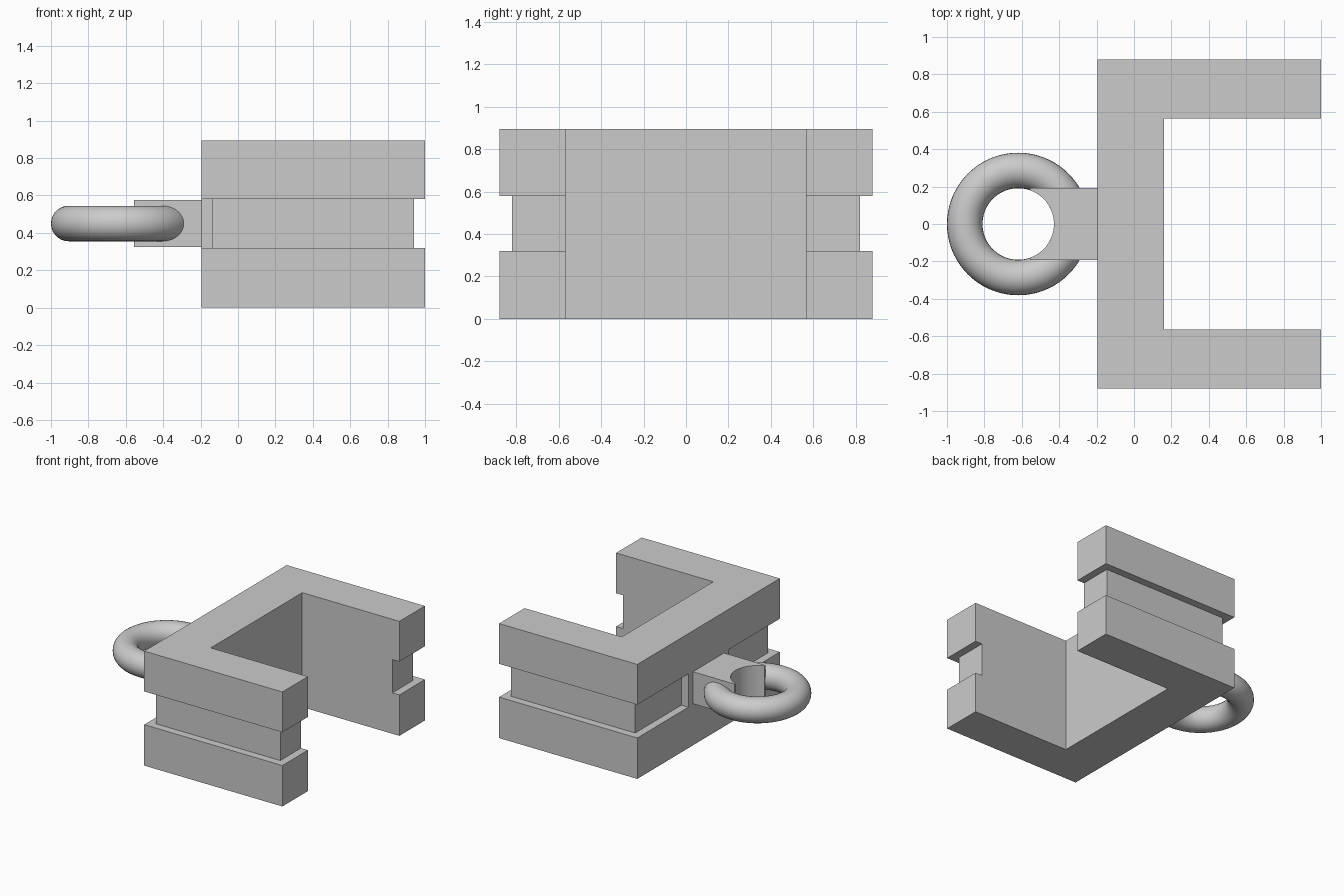
import bpy
import bmesh
from mathutils import Vector

cube = bpy.data.objects.get("Cube")
if cube:
    bpy.data.objects.remove(cube, do_unlink=True)

# One flat grey for the whole fitting
grey = bpy.data.materials.new("plain_grey")
grey.use_nodes = True
colour = (0.6, 0.6, 0.6, 1)
grey.diffuse_color = colour
grey.node_tree.nodes["Principled BSDF"].inputs["Base Color"].default_value = colour


def prism(name, outline, z0, z1):
    """Extrude a flat outline upwards into a solid."""
    bm = bmesh.new()
    base = bm.faces.new([bm.verts.new((x, y, z0)) for x, y in outline])
    top = bmesh.ops.extrude_face_region(bm, geom=[base])["geom"]
    moved = [v for v in top if isinstance(v, bmesh.types.BMVert)]
    bmesh.ops.translate(bm, verts=moved, vec=Vector((0, 0, z1 - z0)))
    bmesh.ops.recalc_face_normals(bm, faces=bm.faces)
    mesh = bpy.data.meshes.new(name)
    bm.to_mesh(mesh)
    bm.free()
    obj = bpy.data.objects.new(name, mesh)
    bpy.context.collection.objects.link(obj)
    mesh.materials.append(grey)
    return obj


def block(name, x0, x1, y0, y1, z0, z1):
    return prism(name, [(x0, y0), (x1, y0), (x1, y1), (x0, y1)], z0, z1)


def cut(target, cutter):
    """Subtract the cutter, apply the result and discard the cutter."""
    cutter.hide_render = True
    mod = target.modifiers.new("cut", "BOOLEAN")
    mod.operation = "DIFFERENCE"
    mod.solver = "EXACT"
    mod.object = cutter
    bpy.context.view_layer.objects.active = target
    bpy.ops.object.modifier_apply(modifier=mod.name)
    bpy.data.objects.remove(cutter, do_unlink=True)


BACK, TIP, WEB = -0.195, 1.0, 0.16
OUT, IN = 0.88, 0.565
HEIGHT, LOW, HIGH = 0.895, 0.32, 0.58
DEPTH = 0.06

# U-shaped channel body
body = prism("channel_body", [
    (BACK, -OUT), (TIP, -OUT), (TIP, -IN), (WEB, -IN),
    (WEB, IN), (TIP, IN), (TIP, OUT), (BACK, OUT)], 0, HEIGHT)

# Groove around the outside, interrupted behind the lug
for s in (-1, 1):
    y0, y1 = sorted((s * (OUT - DEPTH), s * 1.2))
    cut(body, block("side_groove", -0.5, 1.2, y0, y1, LOW, HIGH))
    y0, y1 = sorted((s * 0.25, s * 1.3))
    cut(body, block("web_groove", -0.6, BACK + DEPTH, y0, y1, LOW, HIGH))
cut(body, block("tip_groove", TIP - DEPTH, 1.3, -1.3, 1.3, LOW, HIGH))

# Lug with a round bite matching the ring hole
RING_X, RING_Z, HOLE, WIRE = -0.619, 0.45, 0.191, 0.095
lug = block("lug", -0.555, BACK, -0.192, 0.192, 0.325, 0.575)
bpy.ops.mesh.primitive_cylinder_add(vertices=64, radius=HOLE, depth=1,
                                    location=(RING_X, 0, RING_Z))
cut(lug, bpy.context.object)

# Ring
bpy.ops.mesh.primitive_torus_add(major_segments=72, minor_segments=28,
                                 major_radius=HOLE + WIRE, minor_radius=WIRE,
                                 location=(RING_X, 0, RING_Z))
ring = bpy.context.object
ring.name = "ring"
ring.data.materials.append(grey)

for obj in (lug, ring):
    bpy.ops.object.select_all(action="DESELECT")
    obj.select_set(True)
    bpy.context.view_layer.objects.active = obj
    bpy.ops.object.shade_smooth_by_angle()
